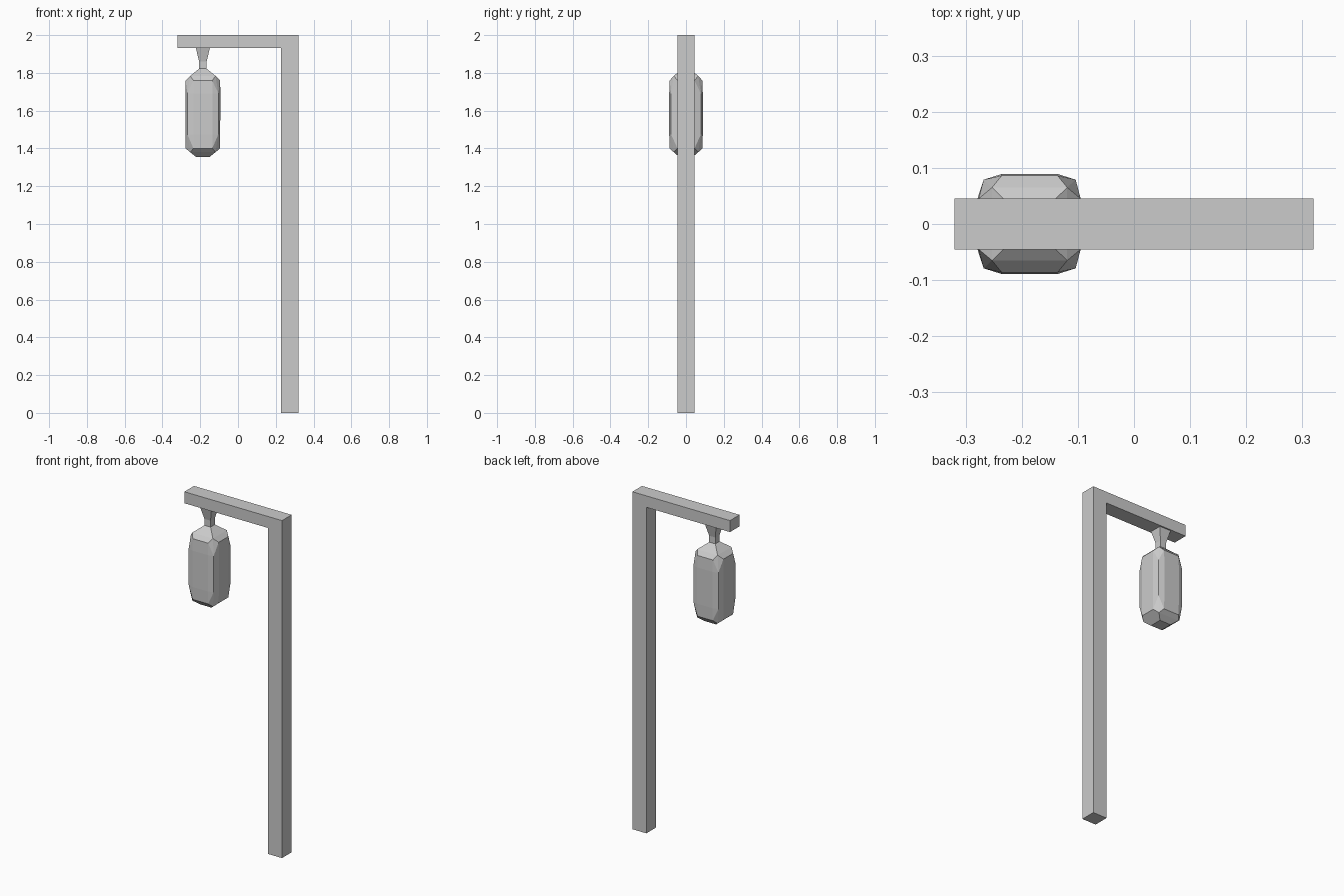
import bpy, bmesh, math

if "Cube" in bpy.data.objects:
    bpy.data.objects.remove(bpy.data.objects["Cube"])


def make_object(name, bm):
    bmesh.ops.recalc_face_normals(bm, faces=bm.faces)
    mesh = bpy.data.meshes.new(name)
    bm.to_mesh(mesh)
    bm.free()
    obj = bpy.data.objects.new(name, mesh)
    bpy.context.collection.objects.link(obj)
    return obj


CX = -0.186  # lantern axis

# Post with arm: L-shaped profile extruded along y
bm = bmesh.new()
profile = [(0.228, 0), (0.32, 0), (0.32, 2), (-0.32, 2), (-0.32, 1.932), (0.228, 1.932)]
face = bm.faces.new([bm.verts.new((x, -0.045, z)) for x, z in profile])
ext = bmesh.ops.extrude_face_region(bm, geom=[face])
for v in ext["geom"]:
    if isinstance(v, bmesh.types.BMVert):
        v.co.y = 0.045
make_object("post_and_arm", bm)

# Hanger: square stem flaring into the arm
bm = bmesh.new()
rings = []
for h, z in [(0.020, 1.815), (0.020, 1.86), (0.037, 1.932)]:
    rings.append([bm.verts.new((CX + sx * h, sy * h, z))
                  for sx, sy in [(-1, -1), (1, -1), (1, 1), (-1, 1)]])
for a, b in zip(rings, rings[1:]):
    for i in range(4):
        j = (i + 1) % 4
        bm.faces.new((a[i], a[j], b[j], b[i]))
bm.faces.new(rings[0])
bm.faces.new(rings[-1])
make_object("hanger", bm)

# Lantern body: faceted convex shape, one quadrant mirrored in x and y
quadrant = [
    (0.020, 0.020, 1.822), (0.067, 0.065, 1.784),
    (0.050, 0.086, 1.760), (0.091, 0.045, 1.760),
    (0.050, 0.089, 1.690), (0.093, 0.045, 1.690), (0.082, 0.079, 1.690),
    (0.050, 0.089, 1.475), (0.093, 0.045, 1.475), (0.082, 0.079, 1.475),
    (0.050, 0.086, 1.400), (0.091, 0.045, 1.400),
    (0.067, 0.065, 1.380), (0.037, 0.037, 1.356),
]
bm = bmesh.new()
for sx in (-1, 1):
    for sy in (-1, 1):
        for x, y, z in quadrant:
            bm.verts.new((CX + sx * x, sy * y, z))
bmesh.ops.convex_hull(bm, input=bm.verts)
bmesh.ops.dissolve_limit(bm, angle_limit=math.radians(2), verts=bm.verts, edges=bm.edges)
make_object("lantern", bm)
